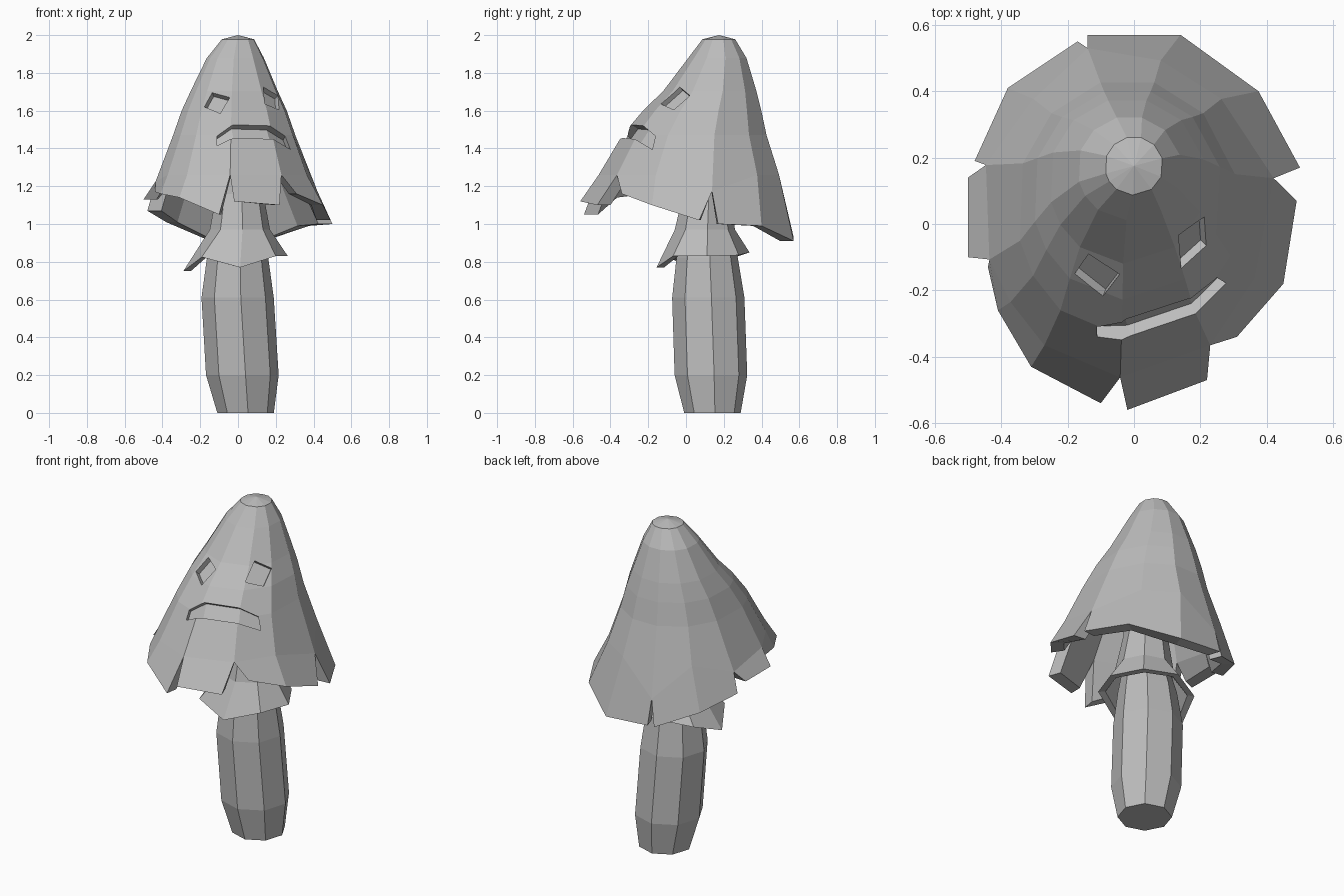
import bpy, bmesh
from math import sin, cos, radians, tau
from mathutils import Vector
from mathutils.bvhtree import BVHTree

cube = bpy.data.objects.get("Cube")
if cube:
    bpy.data.objects.remove(cube)

grey = bpy.data.materials.new("plain_grey")
grey.use_nodes = True
grey.diffuse_color = (0.5, 0.5, 0.5, 1)
grey.node_tree.nodes["Principled BSDF"].inputs["Base Color"].default_value = (0.5, 0.5, 0.5, 1)


def finish(name, bm):
    mesh = bpy.data.meshes.new(name)
    bmesh.ops.recalc_face_normals(bm, faces=bm.faces)
    bm.to_mesh(mesh)
    bm.free()
    mesh.materials.append(grey)
    obj = bpy.data.objects.new(name, mesh)
    bpy.context.collection.objects.link(obj)
    return obj


def ring(bm, angles, cx, cy, z, rx, ry):
    return [bm.verts.new((cx + rx * cos(a), cy + ry * sin(a), z)) for a in angles]


def bridge(bm, upper, lower):
    n = len(upper)
    for i in range(n):
        j = (i + 1) % n
        bm.faces.new((upper[i], lower[i], lower[j], upper[j]))


def line_inside(bm, inset):
    """Close an open shell with an inner wall moved level towards the axis."""
    edges = [e for e in bm.edges if e.is_boundary]
    inner = {}
    for v in list(bm.verts):
        radial = Vector((v.co.x, v.co.y - .12, 0))
        if radial.length < inset:
            shift = Vector((0, 0, inset))
        else:
            shift = radial.normalized() * inset
        inner[v] = bm.verts.new(v.co - shift)
    for f in list(bm.faces):
        bm.faces.new([inner[v] for v in reversed(f.verts)])
    for e in edges:
        a, b = e.verts
        bm.faces.new((a, b, inner[b], inner[a]))


# Stem: eight-sided, leaning slightly, with a neck reaching into the cap
around = [tau * i / 8 + radians(5) for i in range(8)]
bm = bmesh.new()
stem_rings = [ring(bm, around, cx, cy, z, r, r) for cx, cy, z, r in (
    (.04, .14, 0, .15), (.023, .132, .2, .193), (-.002, .118, .61, .192),
    (-.002, .112, .82, .163), (.01, .11, 1.0, .12), (.01, .12, 1.45, .13))]
for low, high in zip(stem_rings, stem_rings[1:]):
    bridge(bm, high, low)
bm.faces.new(stem_rings[0])
bm.faces.new(stem_rings[-1])
finish("stem", bm)

# Collar: flared skirt with an uneven hem
bm = bmesh.new()
top = ring(bm, around, .01, .11, 1.16, .125, .125)
mid = ring(bm, around, .01, .10, .97, .16, .16)
hem = ring(bm, around, -.013, .09, .83, .278, .247)
for v, dz in zip(hem, (.0, .005, .02, -.01, -.08, -.005, -.06, 0)):
    v.co.z += dz
bridge(bm, top, mid)
bridge(bm, mid, hem)
line_inside(bm, .04)
finish("collar", bm)

# Cap: leaning bell
columns = [radians(a) for a in (15, 47, 76, 104, 133, 160, 195, 212, 233, 267, 307, 338)]
bm = bmesh.new()
rings = [ring(bm, columns, *r) for r in (
    (0, .175, 1.978, .088, .088), (-.014, .168, 1.878, .157, .157),
    (-.02, .13, 1.705, .238, .25), (-.02, .09, 1.6, .288, .318),
    (-.02, .05, 1.47, .335, .388), (-.02, .022, 1.26, .415, .485))]
for a, b in zip(rings, rings[1:]):
    bridge(bm, a, b)
tip = bm.verts.new((0, .175, 2))
for i in range(len(columns)):
    bm.faces.new((tip, rings[0][i - 1], rings[0][i]))

# Torn rim: start and end corner of each hanging panel, split where they differ
rim = (
    ((.5, .17, 1.0), (.375, .4, .99)), ((.375, .4, .99), (.14, .57, .91)),
    ((.14, .57, .91), (-.14, .57, .93)), ((-.17, .55, .92), (-.38, .41, 1.01)),
    ((-.38, .41, 1.01), (-.48, .19, 1.07)), ((-.5, .14, 1.13), (-.5, -.1, 1.13)),
    ((-.44, -.13, 1.17), (-.41, -.26, 1.16)), ((-.41, -.26, 1.16), (-.31, -.43, 1.14)),
    ((-.31, -.43, 1.14), (-.1, -.54, 1.05)), ((-.02, -.56, 1.12), (.22, -.47, 1.1)),
    ((.31, -.34, 1.16), (.45, -.18, 1.1)), ((.45, -.18, 1.1), (.49, .07, 1.02)))
# Shallower tears start part of the way down the panels
for i, down in ((0, .35), (3, .55), (5, .45), (6, .3)):
    v = rings[-1][i]
    v.co = v.co.lerp((Vector(rim[i][0]) + Vector(rim[i - 1][1])) / 2, down)
corners = {}
for i, (start, end) in enumerate(rim):
    j = (i + 1) % len(rim)
    for p in (start, end):
        if p not in corners:
            corners[p] = bm.verts.new(p)
    bm.faces.new((rings[-1][i], corners[start], corners[end], rings[-1][j]))
bmesh.ops.recalc_face_normals(bm, faces=bm.faces)
surface = BVHTree.FromBMesh(bm)
line_inside(bm, .075)
cap = finish("cap", bm)

# Face: sunken shapes carved along the cap's surface
turn = radians(21)
across = Vector((cos(turn), sin(turn), 0))
outward = Vector((sin(turn), -cos(turn), 0))


def carve(name, upper, lower, depth):
    hits = [surface.ray_cast(across * u + Vector((0, 0, z)) + outward * 2, -outward)
            for u, z in upper + lower]
    normal = sum((h[1] for h in hits), Vector()).normalized()
    bm = bmesh.new()
    n = len(upper)
    outer = [bm.verts.new(h[0] + normal * .06) for h in hits]
    inner = [bm.verts.new(h[0] - normal * depth) for h in hits]
    for layer in (outer, inner):
        for i in range(n - 1):
            bm.faces.new((layer[i], layer[i + 1], layer[n + i + 1], layer[n + i]))
    loop = list(range(n)) + list(range(2 * n - 1, n - 1, -1))
    for a, b in zip(loop, loop[1:] + loop[:1]):
        bm.faces.new((outer[a], outer[b], inner[b], inner[a]))
    cutter = finish(name + "_cutter", bm)
    cutter.hide_render = True
    cutter.hide_viewport = True
    mod = cap.modifiers.new(name, "BOOLEAN")
    mod.operation = "DIFFERENCE"
    mod.solver = "EXACT"
    mod.object = cutter


carve("right_eye", [(-.22, 1.62), (-.16, 1.695)], [(-.165, 1.585), (-.095, 1.67)], .03)
carve("left_eye", [(.115, 1.725), (.205, 1.68)], [(.085, 1.635), (.18, 1.605)], .03)
carve("mouth", [(-.215, 1.465), (-.125, 1.525), (.07, 1.52), (.175, 1.465)],
      [(-.225, 1.415), (-.13, 1.455), (.075, 1.45), (.195, 1.395)], .04)
